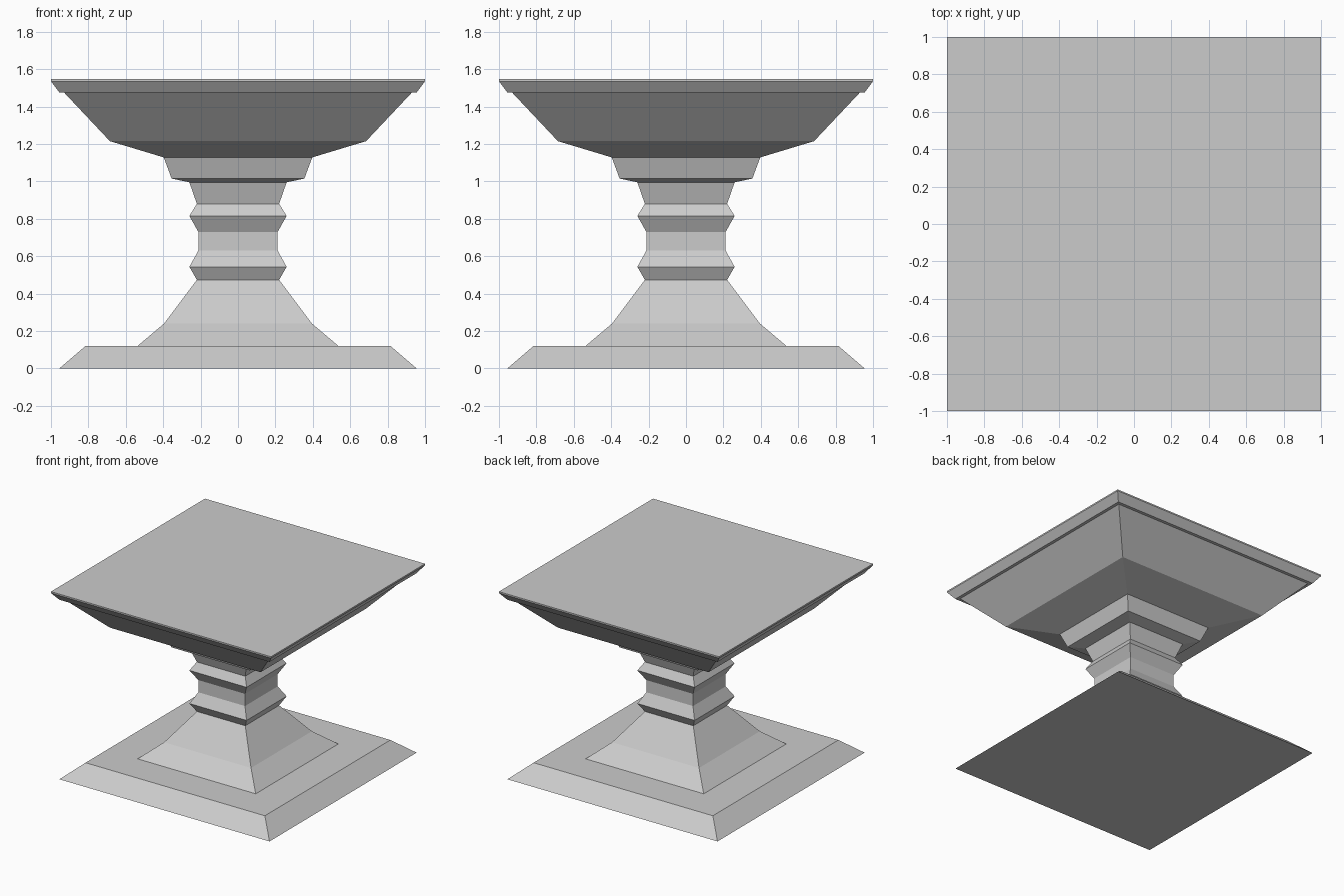
import bpy
import bmesh

if "Cube" in bpy.data.objects:
    bpy.data.objects.remove(bpy.data.objects["Cube"])


def square_loft(name, profile, cap_bottom=False, cap_top=False):
    """Stack square rings given as (half_width, z) and skin them with flat faces."""
    bm = bmesh.new()
    corners = [(-1, -1), (1, -1), (1, 1), (-1, 1)]
    rings = [[bm.verts.new((sx * w, sy * w, z)) for sx, sy in corners]
             for w, z in profile]
    for low, high in zip(rings, rings[1:]):
        for i in range(4):
            j = (i + 1) % 4
            bm.faces.new((low[i], low[j], high[j], high[i]))
    if cap_bottom:
        bm.faces.new(rings[0][::-1])
    if cap_top:
        bm.faces.new(rings[-1])
    mesh = bpy.data.meshes.new(name)
    bm.to_mesh(mesh)
    bm.free()
    obj = bpy.data.objects.new(name, mesh)
    bpy.context.collection.objects.link(obj)
    return obj


# Bevelled plinth, with its upper ledge running in to the column
square_loft("base", [(0.955, 0), (0.815, 0.12), (0.537, 0.12)], cap_bottom=True)

# Flared foot and ringed shaft
square_loft("column", [
    (0.537, 0.12), (0.395, 0.24), (0.22, 0.473), (0.26, 0.543),
    (0.212, 0.63), (0.212, 0.73), (0.26, 0.815), (0.22, 0.88), (0.26, 0.995),
])

# Stepped collar under the top
square_loft("collar", [(0.26, 0.995), (0.355, 1.015), (0.397, 1.128)])

# Spreading underside and overhanging slab
square_loft("table_top", [
    (0.397, 1.128), (0.685, 1.215), (0.93, 1.475), (0.955, 1.475),
    (1.0, 1.535), (1.0, 1.547),
], cap_top=True)
